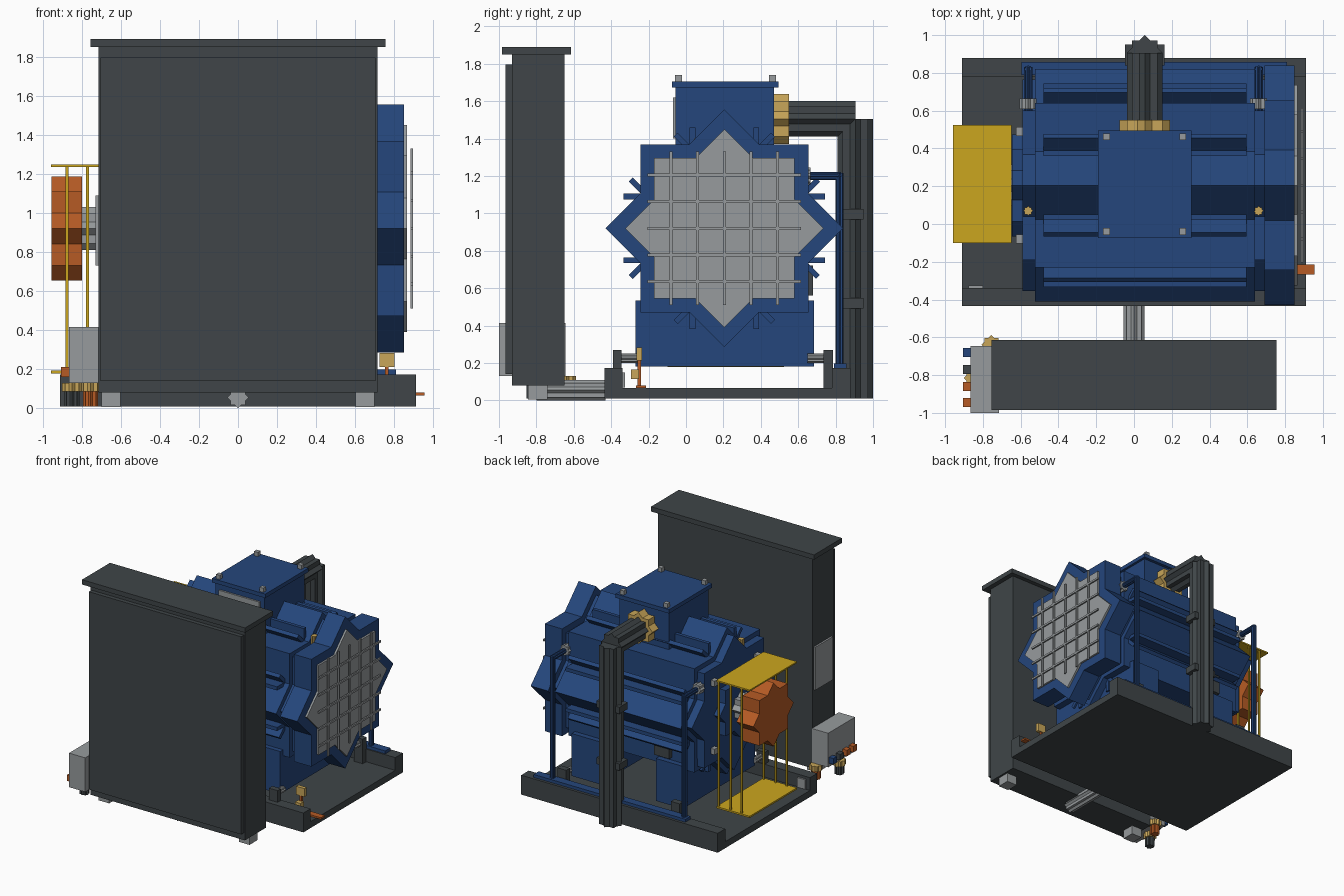
import bpy, bmesh, math
from mathutils import Matrix, Vector

if "Cube" in bpy.data.objects:
    bpy.data.objects.remove(bpy.data.objects["Cube"], do_unlink=True)


def material(name, rgb):
    m = bpy.data.materials.new(name)
    m.use_nodes = True
    m.diffuse_color = (*rgb, 1)
    m.node_tree.nodes["Principled BSDF"].inputs["Base Color"].default_value = (*rgb, 1)
    return m


BLUE = material("motor blue", (0.018, 0.061, 0.200))
DARK = material("charcoal", (0.050, 0.060, 0.065))
GRAY = material("light gray", (0.31, 0.33, 0.34))
YELLOW = material("safety yellow", (0.60, 0.38, 0.013))
ORANGE = material("orange", (0.47, 0.105, 0.018))
BRASS = material("brass", (0.58, 0.38, 0.10))


def finish(name, bm, mat):
    bmesh.ops.recalc_face_normals(bm, faces=bm.faces)
    me = bpy.data.meshes.new(name)
    bm.to_mesh(me)
    bm.free()
    me.materials.append(mat)
    ob = bpy.data.objects.new(name, me)
    bpy.context.collection.objects.link(ob)
    return ob


def add_box(bm, x, y, z, turn=Matrix.Identity(4)):
    """Box from (min, max) pairs along each axis."""
    size = Matrix.Diagonal((x[1] - x[0], y[1] - y[0], z[1] - z[0], 1))
    mid = Matrix.Translation(((x[0] + x[1]) / 2, (y[0] + y[1]) / 2, (z[0] + z[1]) / 2))
    bmesh.ops.create_cube(bm, size=1, matrix=turn @ mid @ size)


def box(name, mat, x, y, z):
    bm = bmesh.new()
    add_box(bm, x, y, z)
    return finish(name, bm, mat)


def star(name, mat, axis, start, length, r):
    """Eight-pointed prism (two crossed squares) along an axis."""
    u, v, w = {"x": ((0, 1, 0), (0, 0, 1), (1, 0, 0)),
               "y": ((1, 0, 0), (0, 0, 1), (0, 1, 0)),
               "z": ((1, 0, 0), (0, 1, 0), (0, 0, 1))}[axis]
    u, v, w = Vector(u), Vector(v), Vector(w)
    bm = bmesh.new()
    ring = []
    for i in range(16):
        a, rr = i * math.pi / 8, r * (1 if i % 2 == 0 else 0.7654)
        ring.append(bm.verts.new(Vector(start) + u * rr * math.cos(a) + v * rr * math.sin(a)))
    face = bm.faces.new(ring)
    ext = bmesh.ops.extrude_face_region(bm, geom=[face])
    bmesh.ops.translate(bm, vec=w * length,
                        verts=[g for g in ext["geom"] if isinstance(g, bmesh.types.BMVert)])
    return finish(name, bm, mat)


CY, CZ = 0.205, 0.92  # motor axis

# Base tray with raised front and back lips
box("tray_floor", DARK, (-0.91, 0.91), (-0.43, 0.88), (0.01, 0.065))
box("tray_front_lip", DARK, (-0.91, 0.91), (-0.435, -0.34), (0.01, 0.172))
box("tray_back_lip", DARK, (-0.91, 0.91), (0.78, 0.88), (0.01, 0.172))
box("tray_tag", GRAY, (-0.875, -0.80), (-0.34, -0.325), (0.07, 0.15))

# Control cabinet
box("cabinet_body", DARK, (-0.715, 0.715), (-0.93, -0.65), (0.08, 1.85))
box("cabinet_door", DARK, (-0.705, 0.705), (-0.965, -0.93), (0.14, 1.795))
box("cabinet_cap", DARK, (-0.755, 0.755), (-0.985, -0.615), (1.85, 1.89))
box("cabinet_side_plate", GRAY, (-0.73, -0.715), (-0.90, -0.67), (0.73, 1.09))
for sx in (-1, 1):
    box("cabinet_foot", GRAY, (sx * 0.65 - 0.048, sx * 0.65 + 0.048), (-0.845, -0.74), (0.005, 0.08))
star("floor_conduit", GRAY, "y", (0, -0.80, 0.055), 0.37, 0.055)

# Side junction box with glands and terminals
box("junction_box", GRAY, (-0.865, -0.715), (-1.0, -0.645), (0.13, 0.415))
for x, y, mat in ((-0.85, -0.815, DARK), (-0.755, -0.64, ORANGE)):
    star("gland", BRASS, "z", (x, y, 0.085), 0.045, 0.052)
    star("gland_cable", mat, "z", (x, y, 0.01), 0.08, 0.038)
for y, mat in ((-0.68, BLUE), (-0.77, DARK), (-0.86, ORANGE), (-0.945, ORANGE)):
    box("terminal", mat, (-0.905, -0.865), (y - 0.024, y + 0.024), (0.16, 0.21))

# Motor housing
star("motor_body", BLUE, "x", (-0.525, CY, CZ), 1.165, 0.615)
star("left_flange", BLUE, "x", (-0.59, CY, CZ), 0.065, 0.56)
star("right_ring", BLUE, "x", (0.64, CY, CZ), 0.05, 0.56)
star("end_shield", BLUE, "x", (0.69, CY, CZ), 0.16, 0.635)
star("bearing_cap", BLUE, "x", (-0.645, CY, CZ), 0.055, 0.27)
for dy in (-0.285, 0.285):
    for dz in (-0.285, 0.285):
        box("flange_bolt", GRAY, (-0.625, -0.59), (CY + dy - 0.024, CY + dy + 0.024),
            (CZ + dz - 0.024, CZ + dz + 0.024))

# Cooling fins in the housing notches
bm = bmesh.new()
for k in range(8):
    turn = Matrix.Translation((0, CY, CZ)) @ Matrix.Rotation(k * math.pi / 4, 4, "X")
    for s in (-1, 1):
        add_box(bm, (-0.48, 0.595), (s * 0.17 - 0.015, s * 0.17 + 0.015), (0.38, 0.538), turn)
finish("cooling_fins", bm, BLUE)

# End grille
star("grille_plate", GRAY, "x", (0.85, CY, CZ), 0.016, 0.53)
bm = bmesh.new()
for i in range(-2, 3):
    o = i * 0.1425
    add_box(bm, (0.884, 0.896), (CY + o - 0.008, CY + o + 0.008), (CZ - 0.41, CZ + 0.41))
    add_box(bm, (0.884, 0.896), (CY - 0.41, CY + 0.41), (CZ + o - 0.008, CZ + o + 0.008))
finish("grille_bars", bm, GRAY)

# Motor supports
for x0, x1 in ((-0.45, -0.20), (0.32, 0.58)):
    box("motor_leg", BLUE, (x0, x1), (-0.27, 0.685), (0.18, 0.535))
box("rear_plate", DARK, (-0.32, -0.18), (0.62, 0.68), (0.56, 0.72))
for x in (-0.45, 0.60):
    box("front_jack_block", DARK, (x - 0.04, x + 0.04), (-0.39, -0.345), (0.06, 0.27))
    box("back_jack_block", DARK, (x - 0.04, x + 0.04), (0.735, 0.785), (0.06, 0.27))
    star("front_jack_screw", GRAY, "y", (x, -0.345, 0.225), 0.09, 0.025)
    star("back_jack_screw", GRAY, "y", (x, 0.65, 0.225), 0.085, 0.025)

# Terminal box on top
box("terminal_box", BLUE, (-0.17, 0.285), (-0.055, 0.47), (1.25, 1.675))
box("terminal_box_lid", BLUE, (-0.19, 0.305), (-0.075, 0.495), (1.672, 1.705))
box("terminal_box_plate", GRAY, (-0.13, 0.245), (-0.07, -0.055), (1.40, 1.62))
for x in (-0.145, 0.258):
    for y in (-0.04, 0.462):
        box("lid_bolt", GRAY, (x - 0.018, x + 0.018), (y - 0.018, y + 0.018), (1.70, 1.74))

# Cable duct
DX = 0.057
star("duct_flange", BRASS, "y", (DX, 0.47, 1.505), 0.08, 0.133)
star("duct_horizontal", DARK, "y", (DX, 0.55, 1.505), 0.355, 0.095)
star("duct_vertical", DARK, "z", (DX, 0.905, 0.01), 1.495, 0.095)
for z in (0.52, 0.995):
    box("duct_bracket", DARK, (DX - 0.105, DX + 0.105), (0.84, 0.95), (z - 0.028, z + 0.028))

# Coolant pipes
for x in (-0.56, 0.66):
    star("coolant_riser", BLUE, "z", (x, 0.82, 0.17), 1.045, 0.022)
    star("coolant_elbow", BLUE, "y", (x, 0.58, 1.20), 0.25, 0.022)
    star("coolant_fitting", GRAY, "y", (x, 0.61, 1.20), 0.055, 0.045)
    star("grease_nipple", BRASS, "z", (x, 0.07, 1.22), 0.18, 0.026)
box("coolant_manifold", BLUE, (-0.595, 0.81), (0.79, 0.858), (0.172, 0.197))

# Shaft, coupling and guard
star("shaft", GRAY, "x", (-0.80, CY, CZ), 0.17, 0.11)
star("coupling", ORANGE, "x", (-0.955, CY, CZ), 0.157, 0.267)
box("guard_top", YELLOW, (-0.957, -0.648), (-0.10, 0.525), (1.236, 1.248))
box("guard_bottom", YELLOW, (-0.957, -0.648), (-0.10, 0.525), (0.178, 0.192))
for x in (-0.66, -0.77, -0.875):
    for y in (-0.085, 0.51):
        box("guard_post", YELLOW, (x - 0.007, x + 0.007), (y - 0.007, y + 0.007), (0.19, 1.238))

# Earthing point
box("earth_lug", BRASS, (0.725, 0.80), (-0.265, -0.235), (0.212, 0.282))
box("earth_nut", BRASS, (0.735, 0.785), (-0.295, -0.25), (0.115, 0.165))
box("earth_lead", ORANGE, (0.752, 0.77), (-0.258, -0.24), (0.07, 0.215))
box("earth_strap", ORANGE, (0.745, 0.955), (-0.267, -0.215), (0.066, 0.08))
